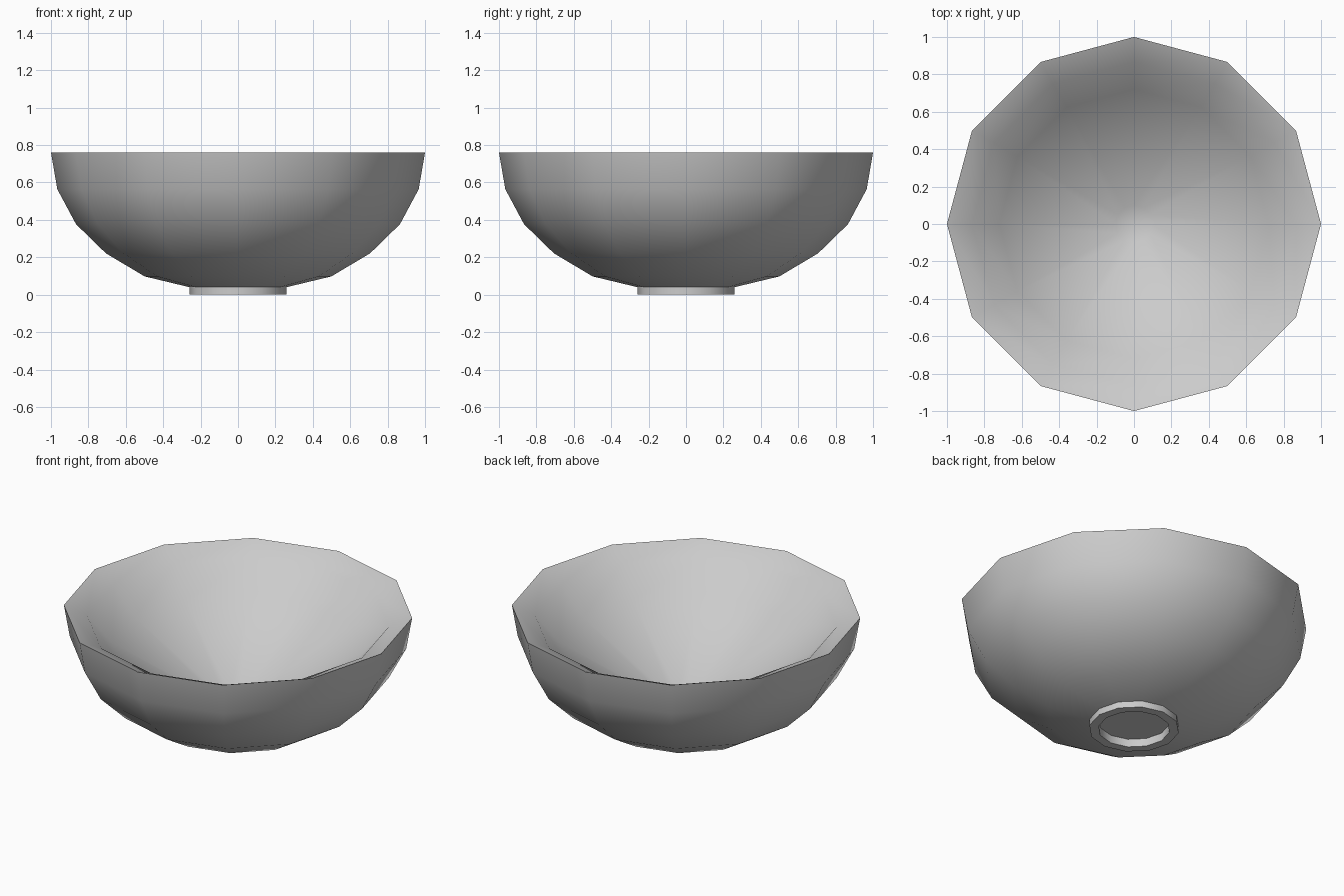
import bpy, bmesh, math

if "Cube" in bpy.data.objects:
    bpy.data.objects.remove(bpy.data.objects["Cube"])

SIDES = 12


def lathe(name, profile, smooth_angle):
    """Revolve (radius, z) points around z with 12 sides, capping both ends."""
    bm = bmesh.new()
    rings = []
    for r, z in profile:
        rings.append([bm.verts.new((r * math.cos(math.tau * i / SIDES),
                                    r * math.sin(math.tau * i / SIDES), z))
                      for i in range(SIDES)])
    for a, b in zip(rings, rings[1:]):
        for i in range(SIDES):
            j = (i + 1) % SIDES
            bm.faces.new((a[i], a[j], b[j], b[i]))
    bm.faces.new(rings[0][::-1])
    bm.faces.new(rings[-1])
    mesh = bpy.data.meshes.new(name)
    bm.to_mesh(mesh)
    bm.free()
    obj = bpy.data.objects.new(name, mesh)
    bpy.context.collection.objects.link(obj)
    bpy.ops.object.select_all(action='DESELECT')
    obj.select_set(True)
    bpy.context.view_layer.objects.active = obj
    bpy.ops.object.shade_smooth_by_angle(angle=math.radians(smooth_angle))
    return obj


# Hollow foot ring, rounded outside, sharp rim, sloping lip, deep inside
foot = [(0.205, 0.05), (0.205, 0.0), (0.259, 0.0), (0.259, 0.04)]
outside = [(0.5, 0.098), (0.707, 0.222),
           (0.866, 0.377), (0.966, 0.564), (1.0, 0.76)]
inside = [(0.866, 0.70), (0.72, 0.53), (0.10, 0.19)]
lathe("bowl", foot + outside + inside, 60)
